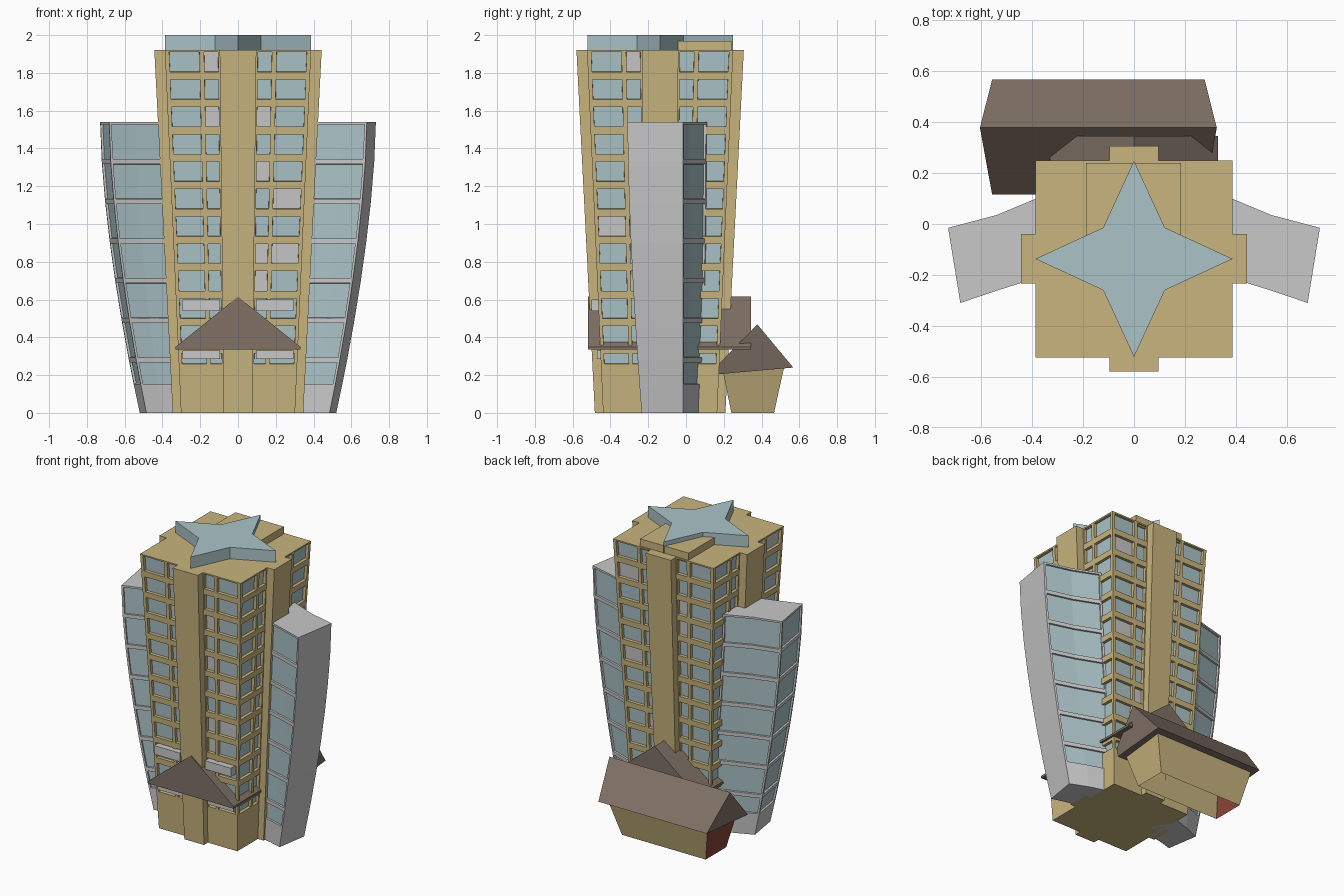
import bpy, bmesh, random
from mathutils import Matrix, Vector

if "Cube" in bpy.data.objects:
    bpy.data.objects.remove(bpy.data.objects["Cube"])

random.seed(4)
CY = -0.137  # tower centre in y


def mat(name, rgb):
    m = bpy.data.materials.new(name)
    m.diffuse_color = (*rgb, 1)
    m.use_nodes = True
    m.node_tree.nodes["Principled BSDF"].inputs["Base Color"].default_value = m.diffuse_color
    return m


TAN = mat("tan stone", (0.58, 0.46, 0.21))
GLASS = mat("pale blue glass", (0.41, 0.55, 0.58))
GREY = mat("light grey", (0.58, 0.58, 0.58))
BROWN = mat("roof brown", (0.215, 0.165, 0.133))
RED = mat("door red", (0.25, 0.06, 0.04))


def finish(bm, name, mats):
    me = bpy.data.meshes.new(name)
    bm.to_mesh(me)
    bm.free()
    for m in mats:
        me.materials.append(m)
    ob = bpy.data.objects.new(name, me)
    bpy.context.collection.objects.link(ob)
    return ob


def loft(rings, bottom=True):
    """Skin closed rings of points; returns the bmesh and faces by (row, segment)."""
    bm = bmesh.new()
    vs = [[bm.verts.new(p) for p in r] for r in rings]
    n = len(vs[0])
    faces = {}
    for j in range(len(vs) - 1):
        for i in range(n):
            k = (i + 1) % n
            faces[j, i] = bm.faces.new((vs[j][i], vs[j][k], vs[j + 1][k], vs[j + 1][i]))
    bm.faces.new(vs[-1])
    if bottom:
        bm.faces.new(vs[0][::-1])
    bmesh.ops.recalc_face_normals(bm, faces=bm.faces[:])
    bm.normal_update()
    return bm, faces


def box(name, lo, hi, m):
    rings = [[(lo[0], lo[1], z), (hi[0], lo[1], z), (hi[0], hi[1], z), (lo[0], hi[1], z)]
             for z in (lo[2], hi[2])]
    return finish(loft(rings)[0], name, [m])


# Tower: one side outline with a central pilaster, repeated four times
A, P = 0.387, 0.443
half = [(0.365, A), (0.205, A), (0.18, A), (0.105, A), (0.097, A), (0.097, P)]
side = [(-A, -A)] + [(-u, -d) for u, d in half] + [(u, -d) for u, d in reversed(half)]
outline = []
for q in range(4):
    rot = Matrix.Rotation(q * 1.5707963, 2)
    outline += [rot @ Vector(p) for p in side]

levels = [0.0]
for r in range(12):
    top = 0.315 + 0.145 * r
    levels += [max(top - 0.105, 0.26), top]
levels.append(1.92)


def scale(z):
    return 0.78 + 0.22 * z / 1.92


rings = [[(p.x * scale(z), CY + p.y * scale(z), z) for p in outline] for z in levels]
bm, faces = loft(rings)

# Recessed windows, a few of them with grey blinds
blinds = {(0, 3, 11), (0, 3, 9), (0, 9, 9), (0, 9, 7), (0, 11, 6), (0, 11, 4), (0, 9, 4),
          (0, 9, 3), (1, 1, 5), (1, 3, 11)}
for (j, i), f in faces.items():
    q, s = divmod(i, len(side))
    if j % 2 and j < 24 and s in (1, 3, 9, 11):
        bmesh.ops.inset_individual(bm, faces=[f], thickness=0.001, depth=-0.02)
        row = (j - 1) // 2
        grey = (q, s, row) in blinds or (q > 1 and random.random() < 0.1)
        f.material_index = 2 if grey else 1
finish(bm, "tower", [TAN, GLASS, GREY])

# Rooftop block and four-pointed star
box("roof_block", (-0.188, -0.045, 1.9), (0.185, 0.24, 1.97), TAN)
star = [(0, 0.385), (0.121, 0.123), (0.387, 0), (0.121, -0.123),
        (0, -0.385), (-0.121, -0.123), (-0.387, 0), (-0.121, 0.123)]
finish(loft([[(x, CY + y, z) for x, y in star] for z in (1.915, 2.0)])[0], "roof_star", [GLASS])

# Flaring side wings: outline at foot and top, blended along a curve
foot = [(0.22, 0.09), (0.40, 0.035), (0.52, -0.015), (0.485, -0.235), (0.40, -0.21), (0.22, -0.17)]
head = [(0.36, 0.11), (0.54, 0.035), (0.73, -0.015), (0.682, -0.31), (0.54, -0.262), (0.36, -0.205)]
wing_levels = [0, 0.14] + [0.28 + 0.21 * r for r in range(7)]


def wing(name, sx, groups):
    rings = []
    for z in wing_levels:
        t = 1 - (1 - z / 1.54) ** 1.6 if z < 1.539 else 1
        rings.append([(sx * (a[0] + (b[0] - a[0]) * t), a[1] + (b[1] - a[1]) * t, z)
                      for a, b in zip(foot, head)])
    bm, faces = loft(rings)
    for j in range(1, len(wing_levels) - 1):
        for g in groups:
            fs = [faces[j, i] for i in g]
            bmesh.ops.inset_region(bm, faces=fs, thickness=0.013, use_even_offset=True)
            bm.normal_update()
            bmesh.ops.inset_region(bm, faces=fs, thickness=0.001, depth=-0.012,
                                   use_even_offset=True)
            for f in fs:
                f.material_index = 1
    finish(bm, name, [GREY, GLASS])


wing("right_wing", 1, [(0, 1), (3, 4)])
wing("left_wing", -1, [(0, 1), (2,), (3, 4)])

# Gabled canopy roof running through the tower
gable = [(-0.33, 0.335), (0.33, 0.335), (0.33, 0.35), (0, 0.615), (-0.33, 0.35)]
finish(loft([[(x, y, z) for x, z in gable] for y in (-0.52, 0.345)])[0], "canopy_roof", [BROWN])

# Front balconies
for sx, tag in ((-1, "left"), (1, "right")):
    x0, x1 = sorted((sx * 0.095, sx * 0.295))
    box(tag + "_balcony", (x0, -0.5, 0.54), (x1, -0.44, 0.6), GREY)
    box(tag + "_lower_ledge", (x0, -0.472, 0.285), (x1, -0.43, 0.33), GREY)

# Rear annex: flared walls open below, red end wall
def rect(x0, x1, y0, y1, z):
    return [(x0, y0, z), (x1, y0, z), (x1, y1, z), (x0, y1, z)]


bm, faces = loft([rect(-0.478, 0.167, 0.24, 0.466, 0), rect(-0.53, 0.24, 0.19, 0.52, 0.245)],
                 bottom=False)
faces[0, 3].material_index = 1
finish(bm, "annex_walls", [TAN, RED])

# Annex roof: ridge longer than the eaves
bm = bmesh.new()
ends = [[bm.verts.new(p) for p in ((xe, 0.115, 0.2), (xe, 0.568, 0.24), (xr, 0.378, 0.468))]
        for xe, xr in ((-0.557, -0.605), (0.277, 0.325))]
for e in ends:
    bm.faces.new(e)
for i in range(3):
    k = (i + 1) % 3
    bm.faces.new((ends[0][i], ends[0][k], ends[1][k], ends[1][i]))
bmesh.ops.recalc_face_normals(bm, faces=bm.faces[:])
finish(bm, "annex_roof", [BROWN])
